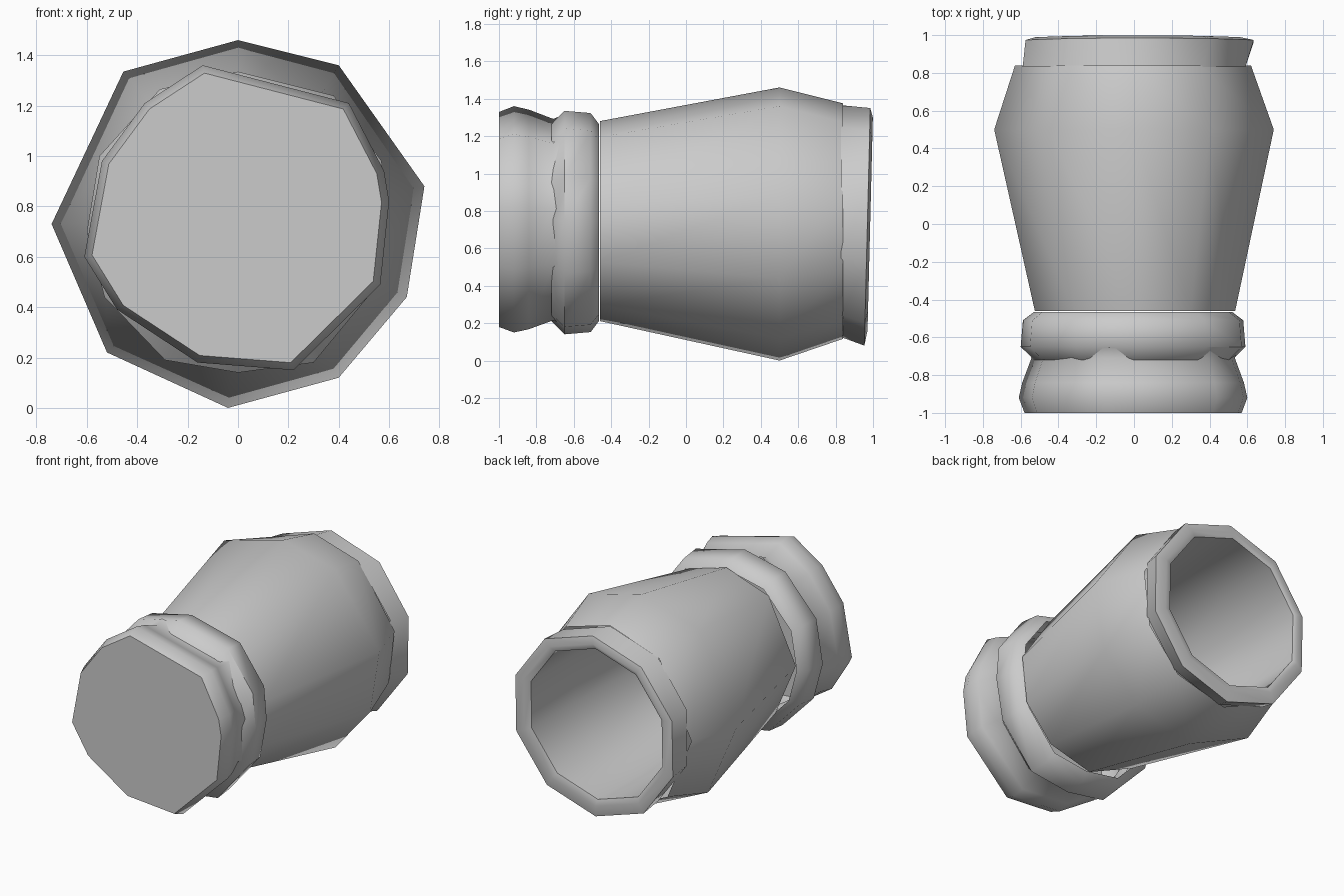
import bpy, math

if "Cube" in bpy.data.objects:
    bpy.data.objects.remove(bpy.data.objects["Cube"])

def circle(cx, cz, r, angles):
    return [(cx + r * math.cos(math.radians(a)), cz + r * math.sin(math.radians(a))) for a in angles]

def scaled(poly, s, c=(0, 0.74)):
    return [(c[0] + (x - c[0]) * s, c[1] + (z - c[1]) * s) for x, z in poly]

def loft(name, rings, cap_start=False, cap_end=False):
    """Skin matching outlines (y, [(x, z)...]) placed along the y axis."""
    n = len(rings[0][1])
    verts = [(x, y, z) for y, poly in rings for x, z in poly]
    faces = []
    for r in range(len(rings) - 1):
        for i in range(n):
            j = (i + 1) % n
            faces.append((r * n + i, (r + 1) * n + i, (r + 1) * n + j, r * n + j))
    if cap_start:
        faces.append(tuple(range(n)))
    if cap_end:
        faces.append(tuple(reversed(range((len(rings) - 1) * n, len(rings) * n))))
    mesh = bpy.data.meshes.new(name)
    mesh.from_pydata(verts, [], faces)
    obj = bpy.data.objects.new(name, mesh)
    bpy.context.collection.objects.link(obj)
    bpy.context.view_layer.objects.active = obj
    obj.select_set(True)
    bpy.ops.object.mode_set(mode='EDIT')
    bpy.ops.mesh.select_all(action='SELECT')
    bpy.ops.mesh.normals_make_consistent(inside=False)
    bpy.ops.object.mode_set(mode='OBJECT')
    bpy.ops.object.shade_smooth_by_angle(angle=math.radians(50))
    obj.select_set(False)
    return obj

# Closed foot: chunky irregular disc facing the front
foot = [(-0.14, 1.36), (-0.37, 1.21), (-0.54, 0.98), (-0.61, 0.60), (-0.48, 0.39), (-0.16, 0.18),
        (0.22, 0.15), (0.565, 0.49), (0.60, 0.82), (0.58, 0.94), (0.44, 1.21)]
loft("foot", [(-1.0, scaled(foot, 0.95)), (-0.92, foot), (-0.84, scaled(foot, 0.97)),
              (-0.71, scaled(foot, 0.89)), (-0.65, scaled(foot, 0.93))], cap_start=True)

# Raised collar between foot and body
collar = [(0.0, 1.335), (-0.31, 1.265), (-0.55, 1.0), (-0.60, 0.70), (-0.53, 0.44), (-0.29, 0.19),
          (0.0, 0.14), (0.30, 0.18), (0.54, 0.47), (0.59, 0.75), (0.57, 0.98), (0.38, 1.24)]
loft("collar", [(-0.72, scaled(collar, 0.88)), (-0.65, collar), (-0.51, scaled(collar, 0.98)),
                (-0.465, scaled(collar, 0.88))])

# Tapered body with its widest point near the mouth
bulge = [(0.0, 1.46), (-0.455, 1.335), (-0.74, 0.73), (-0.52, 0.22), (-0.04, 0.0),
         (0.40, 0.12), (0.67, 0.44), (0.74, 0.88), (0.40, 1.36)]
angles = [math.degrees(math.atan2(z - 0.74, x)) for x, z in bulge]
loft("body", [(-0.46, circle(0.01, 0.745, 0.535, angles)), (0.5, bulge),
              (0.84, circle(0.0, 0.745, 0.63, angles))])

# Flared rim that turns in over the lip and becomes the hollow inside
rim_angles = [90 + 36 * i for i in range(10)]
def hoop(cx, cz, r):
    return circle(cx, cz, r, rim_angles)
rim = loft("rim_and_hollow", [(0.83, hoop(0, 0.745, 0.62)), (0.97, hoop(0.03, 0.715, 0.635)),
                              (0.985, hoop(0.02, 0.73, 0.57)), (0.97, hoop(0.01, 0.735, 0.53)),
                              (0.5, hoop(0, 0.74, 0.53)), (-0.42, hoop(0, 0.74, 0.46))], cap_end=True)
# Slight lean of the mouth towards the top
for v in rim.data.vertices:
    if v.co.y > 0.9:
        v.co.y += 0.015 * (v.co.z - 0.74) / 0.6
